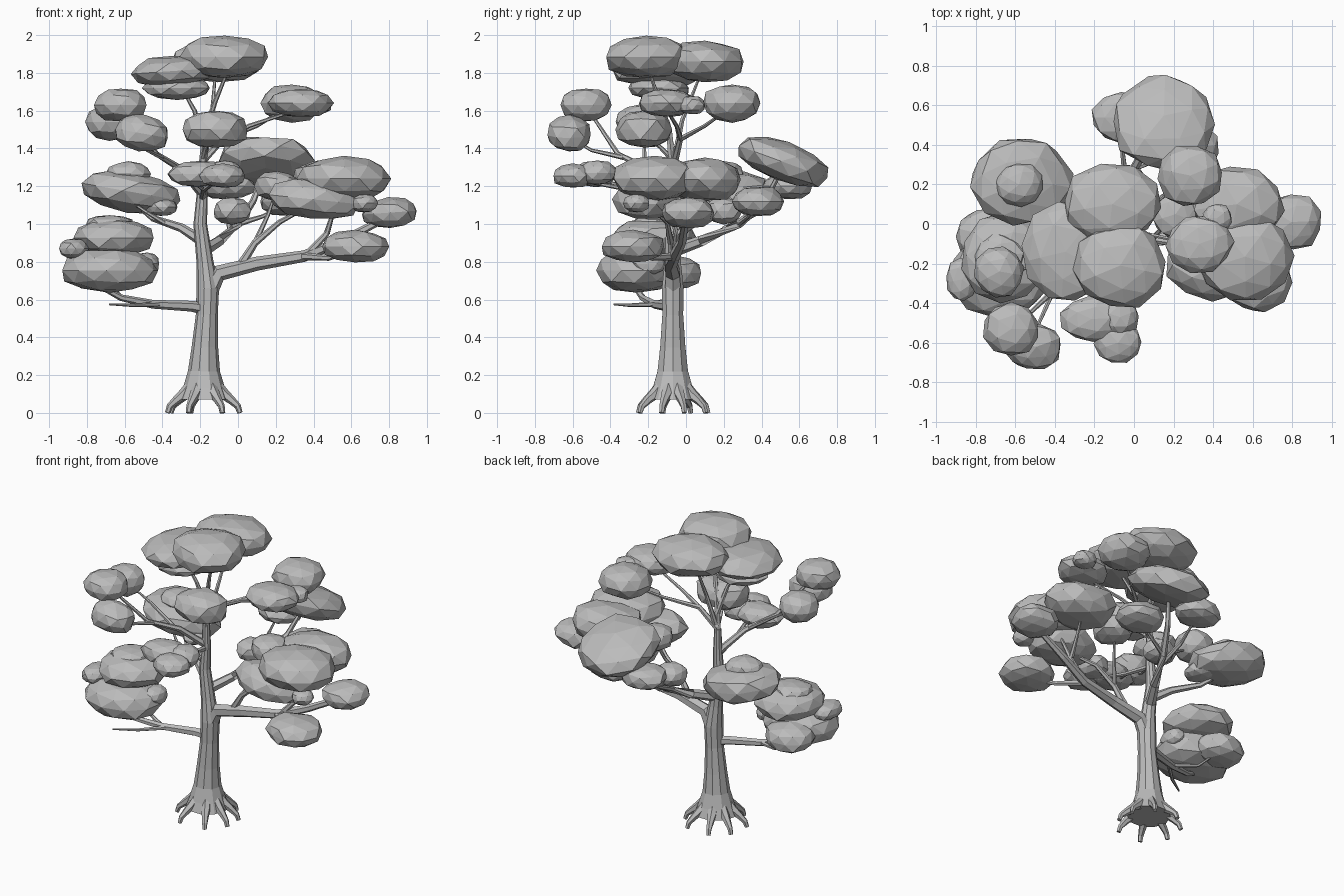
import bpy, bmesh, math, random
from mathutils import Vector, Matrix

cube = bpy.data.objects.get("Cube")
if cube:
    bpy.data.objects.remove(cube)
random.seed(4)

# Single plain clay colour
clay = bpy.data.materials.new("plain_grey")
clay.use_nodes = True
clay.diffuse_color = (0.5, 0.5, 0.5, 1)
clay.node_tree.nodes["Principled BSDF"].inputs["Base Color"].default_value = (0.5, 0.5, 0.5, 1)


def finish(bm, name):
    mesh = bpy.data.meshes.new(name)
    bmesh.ops.recalc_face_normals(bm, faces=bm.faces)
    bm.to_mesh(mesh)
    bm.free()
    mesh.materials.append(clay)
    obj = bpy.data.objects.new(name, mesh)
    bpy.context.scene.collection.objects.link(obj)


def limb(name, points, radii, sides=6):
    """Tapered faceted tube following a path."""
    bm = bmesh.new()
    pts = [Vector(p) for p in points]
    rings = []
    for i, p in enumerate(pts):
        along = (pts[min(i + 1, len(pts) - 1)] - pts[max(i - 1, 0)]).normalized()
        helper = Vector((0, 1, 0)) if abs(along.y) < 0.8 else Vector((1, 0, 0))
        u = along.cross(helper).normalized()
        v = along.cross(u)
        turns = [math.tau * k / sides for k in range(sides)]
        rings.append([bm.verts.new(p + radii[i] * (u * math.cos(a) + v * math.sin(a))) for a in turns])
    for low, high in zip(rings, rings[1:]):
        for k in range(sides):
            n = (k + 1) % sides
            bm.faces.new((low[k], low[n], high[n], high[k]))
    bm.faces.new(rings[0])
    bm.faces.new(rings[-1])
    finish(bm, name)


def branch(name, start, *points):
    """Limb whose thickness shrinks evenly from the start value."""
    last = len(points) - 1
    limb(name, points, [start * (1 - 0.65 * i / last) for i in range(last + 1)])


def leaf(name, centre, size, tilt_x=0, tilt_y=0):
    """Squashed, blunt-edged, irregular faceted clump of foliage."""
    bm = bmesh.new()
    bmesh.ops.create_icosphere(bm, subdivisions=2, radius=1)
    spin = Matrix.Rotation(random.uniform(0, math.tau), 3, "Z")
    squash = Matrix.Diagonal(Vector(size))
    turn = Matrix.Rotation(math.radians(tilt_x), 3, "X") @ Matrix.Rotation(math.radians(tilt_y), 3, "Y")
    for vert in bm.verts:
        p = spin @ vert.co
        wide = max(math.hypot(p.x, p.y), 0.01) ** -0.12
        tall = math.copysign(abs(p.z) ** 0.88, p.z)
        p = Vector((p.x * wide, p.y * wide, tall)) * random.uniform(0.94, 1.06)
        vert.co = turn @ (squash @ p) + Vector(centre)
    bmesh.ops.dissolve_limit(bm, angle_limit=math.radians(9), verts=bm.verts, edges=bm.edges)
    finish(bm, name)


# Trunk and spreading root toes
limb("trunk",
     [(-.18, -.07, .07), (-.18, -.07, .13), (-.18, -.07, .22), (-.175, -.07, .35), (-.165, -.07, .52),
      (-.16, -.07, .66), (-.175, -.07, .8), (-.2, -.07, 1), (-.19, -.07, 1.15), (-.19, -.07, 1.32)],
     [.135, .112, .085, .07, .058, .06, .045, .036, .03, .022], 10)
for i in range(8):
    a = math.tau * (i + .5) / 8 + random.uniform(-.15, .15)
    out = Vector((math.cos(a), math.sin(a), 0))
    base = Vector((-.18, -.07, 0))
    limb("root_toe", [base + out * r + Vector((0, 0, z)) for r, z in
                      ((.06, .16), (.11, .1), (.155, .065), (.188, .035), (.2, 0))],
         [.03, .03, .022, .017, .014])

# Large left limb and its forks
branch("left_limb", .05, (-.16, -.07, .63), (-.1, -.07, .74), (.1, -.08, .79), (.35, -.06, .83),
       (.55, -.02, .91), (.8, 0, 1.04))
branch("left_low_fork", .022, (.33, -.06, .83), (.48, -.18, .82), (.62, -.3, .86))
branch("left_middle_fork", .022, (.36, -.06, .83), (.47, -.05, .95), (.52, -.1, 1.12))
branch("left_back_fork", .016, (.47, -.04, .95), (.5, .05, 1.05), (.52, .12, 1.17))
branch("left_inner_fork", .024, (.02, -.07, .79), (.09, -.08, .9), (.22, -.1, 1.01), (.35, -.18, 1.08))
branch("left_inner_twig", .015, (.09, -.08, .9), (.16, 0, 1.05), (.2, .05, 1.17))

# Back and right limbs
branch("back_limb", .034, (-.18, -.06, .86), (-.1, .08, .91), (0, .28, 1), (.08, .42, 1.12), (.14, .5, 1.28))
branch("back_fork", .018, (-.04, .2, .97), (-.06, .38, 1.06), (-.06, .52, 1.17))
branch("back_left_fork", .016, (0, .28, 1), (.13, .33, 1.04), (.24, .36, 1.1))
branch("right_limb", .03, (-.19, -.06, .91), (-.3, 0, .98), (-.45, .1, 1.03), (-.56, .2, 1.12))
branch("right_fork", .014, (-.38, .05, 1), (-.48, .03, 1.06), (-.6, .12, 1.14))
branch("low_right_limb", .034, (-.16, -.07, .55), (-.25, -.1, .565), (-.45, -.17, .575), (-.62, -.23, .61), (-.75, -.28, .68))
branch("low_right_twig", .015, (-.4, -.15, .575), (-.55, -.29, .57), (-.68, -.38, .575))
branch("low_right_back_twig", .015, (-.45, -.17, .575), (-.6, -.1, .6), (-.7, -.05, .7))

# Upper limbs
branch("crown_front_limb", .022, (-.19, -.07, 1.28), (-.17, -.09, 1.5), (-.12, -.14, 1.65), (-.05, -.2, 1.82))
branch("crown_back_limb", .019, (-.19, -.07, 1.3), (-.14, -.02, 1.55), (-.12, .08, 1.8))
branch("crown_right_limb", .018, (-.18, -.08, 1.42), (-.23, -.12, 1.6), (-.32, -.14, 1.76))
branch("front_bough", .016, (-.19, -.07, 1.34), (-.17, -.14, 1.41), (-.12, -.22, 1.47))
branch("left_bough", .02, (-.19, -.06, 1.33), (-.08, -.03, 1.45), (.06, -.05, 1.52), (.3, -.1, 1.6))
branch("left_back_bough", .016, (-.08, -.03, 1.45), (.1, .1, 1.52), (.27, .24, 1.62))
branch("front_right_bough", .024, (-.19, -.07, 1.16), (-.3, -.2, 1.29), (-.43, -.36, 1.37), (-.58, -.5, 1.58))
branch("front_right_fork", .014, (-.4, -.32, 1.35), (-.48, -.5, 1.39), (-.51, -.6, 1.45))
branch("right_bough_fork", .014, (-.32, -.22, 1.3), (-.5, -.22, 1.42), (-.66, -.24, 1.52))
branch("front_low_bough", .018, (-.19, -.07, 1.14), (-.18, -.28, 1.18), (-.14, -.45, 1.21), (-.09, -.6, 1.24))
branch("front_low_fork", .012, (-.18, -.28, 1.18), (-.23, -.4, 1.22), (-.25, -.48, 1.27))

# Crown foliage
leaf("crown_front_leaf", (-.07, -.21, 1.885), (.23, .22, .115))
leaf("crown_back_leaf", (-.11, .1, 1.86), (.255, .2, .11))
leaf("crown_right_leaf", (-.34, -.14, 1.81), (.22, .26, .085), 0, -4)
leaf("crown_under_leaf", (-.32, -.14, 1.72), (.18, .16, .06))
leaf("front_bough_leaf", (-.12, -.22, 1.5), (.175, .15, .1))

# Upper left foliage
leaf("left_back_high_leaf", (.285, .245, 1.64), (.165, .155, .1))
leaf("left_front_high_leaf", (.33, -.1, 1.64), (.17, .145, .075))
leaf("left_small_high_leaf", (.42, .03, 1.63), (.075, .075, .05))

# Middle left foliage
leaf("left_back_leaf", (.52, .1, 1.235), (.235, .2, .115))
leaf("left_outer_leaf", (.56, -.165, 1.24), (.24, .22, .12))
leaf("left_front_leaf", (.4, -.21, 1.13), (.24, .175, .105), 0, 6)
leaf("left_tip_leaf", (.8, .01, 1.06), (.15, .145, .08), 0, -4)
leaf("left_low_leaf", (.62, -.28, .88), (.18, .165, .085))
leaf("left_small_leaf", (.67, -.26, 1.11), (.07, .07, .05))
leaf("left_inner_leaf", (.21, .05, 1.2), (.12, .13, .08))

# Back foliage
leaf("back_leaf", (.15, .51, 1.33), (.265, .255, .105), -20)
leaf("back_low_leaf", (-.06, .54, 1.2), (.155, .13, .07))
leaf("back_left_leaf", (.27, .38, 1.12), (.16, .14, .08))
leaf("back_under_leaf", (-.03, .2, 1.07), (.1, .1, .07))

# Right foliage
leaf("right_leaf", (-.565, .22, 1.17), (.26, .225, .11), 0, 10)
leaf("right_top_leaf", (-.58, .2, 1.265), (.12, .11, .065))
leaf("right_under_leaf", (-.41, .14, 1.09), (.09, .1, .05))
leaf("right_high_leaf", (-.68, -.24, 1.54), (.125, .13, .095))
leaf("front_right_high_leaf", (-.62, -.53, 1.63), (.145, .135, .09))
leaf("front_right_low_leaf", (-.51, -.62, 1.48), (.145, .12, .095), 0, 10)

# Lower right foliage
leaf("low_right_leaf", (-.68, -.26, .755), (.255, .22, .115))
leaf("low_right_upper_leaf", (-.66, -.17, .925), (.22, .23, .1))
leaf("low_right_top_leaf", (-.68, -.17, 1.0), (.13, .12, .045))
leaf("low_right_back_leaf", (-.74, -.06, .74), (.165, .14, .09))
leaf("low_right_small_leaf", (-.87, -.28, .87), (.08, .11, .055))
leaf("low_right_inner_leaf", (-.48, -.2, .79), (.065, .09, .06))

# Low front foliage
leaf("front_low_leaf", (-.08, -.6, 1.255), (.12, .105, .065))
leaf("front_low_right_leaf", (-.215, -.48, 1.265), (.155, .115, .072))
leaf("front_low_left_leaf", (-.07, -.47, 1.27), (.095, .1, .065))
